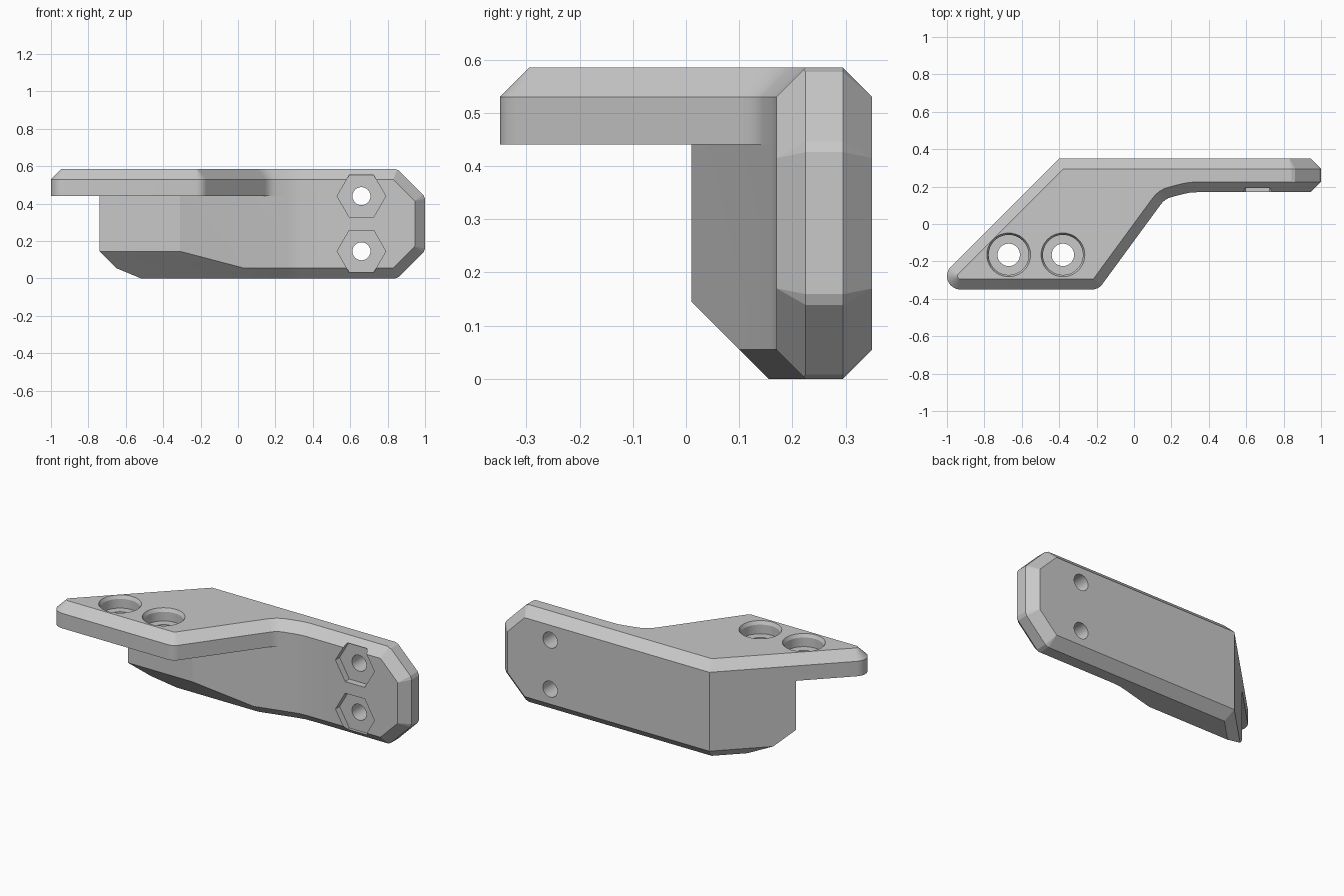
import bpy, bmesh, math
from mathutils import Vector, Matrix

if "Cube" in bpy.data.objects:
    bpy.data.objects.remove(bpy.data.objects["Cube"], do_unlink=True)

TOP, LEDGE, BEVEL = 0.585, 0.44, 0.055
FRONT, BACK = 0.17, 0.35

grey = bpy.data.materials.new("plain_grey")
grey.use_nodes = True
grey.diffuse_color = (0.58, 0.58, 0.58, 1)
grey.node_tree.nodes["Principled BSDF"].inputs["Base Color"].default_value = grey.diffuse_color


def rounded(corners):
    """Outline from (x, y, radius, segments) corners."""
    pts = [Vector(c[:2]) for c in corners]
    out = []
    for i, (p, c) in enumerate(zip(pts, corners)):
        if len(c) == 2:
            out.append(p)
            continue
        a = (pts[i - 1] - p).normalized()
        b = (pts[(i + 1) % len(pts)] - p).normalized()
        half = a.angle(b) / 2
        centre = p + (a + b).normalized() * c[2] / math.sin(half)
        t = c[2] / math.tan(half)
        s, e = p + a * t - centre, p + b * t - centre
        start = math.atan2(s.y, s.x)
        sweep = math.atan2(s.x * e.y - s.y * e.x, s.dot(e))
        for k in range(c[3] + 1):
            ang = start + sweep * k / c[3]
            out.append(centre + Vector((math.cos(ang), math.sin(ang))) * c[2])
    return out


def inset(pts, d):
    out = []
    for i, p in enumerate(pts):
        e1 = (p - pts[i - 1]).normalized()
        e2 = (pts[(i + 1) % len(pts)] - p).normalized()
        n1, n2 = Vector((-e1.y, e1.x)), Vector((-e2.y, e2.x))
        out.append(p + (n1 + n2) * d / (1 + n1.dot(n2)))
    return out


def loft(layers):
    """Solid through stacked (outline, z) layers."""
    bm = bmesh.new()
    rings = [[bm.verts.new((p.x, p.y, z)) for p in pts] for pts, z in layers]
    bm.faces.new(rings[0][::-1])
    bm.faces.new(rings[-1])
    n = len(rings[0])
    for lo, hi in zip(rings, rings[1:]):
        for i in range(n):
            j = (i + 1) % n
            bm.faces.new((lo[i], lo[j], hi[j], hi[i]))
    return bm


def slice_off(bm, normal, dist):
    """Remove everything beyond the plane normal . p = dist."""
    n = Vector(normal)
    bmesh.ops.bisect_plane(bm, geom=bm.verts[:] + bm.edges[:] + bm.faces[:], dist=1e-5,
                           plane_co=n * dist / n.length_squared, plane_no=n, clear_outer=True)
    bmesh.ops.holes_fill(bm, edges=[e for e in bm.edges if e.is_boundary], sides=0)


def make_object(name, bm):
    bmesh.ops.recalc_face_normals(bm, faces=bm.faces[:])
    mesh = bpy.data.meshes.new(name)
    bm.to_mesh(mesh)
    bm.free()
    mesh.materials.append(grey)
    ob = bpy.data.objects.new(name, mesh)
    bpy.context.collection.objects.link(ob)
    return ob


def boolean(ob, other, operation):
    mod = ob.modifiers.new("cut", 'BOOLEAN')
    mod.operation, mod.object, mod.solver = operation, other, 'EXACT'
    bpy.context.view_layer.objects.active = ob
    bpy.ops.object.modifier_apply(modifier=mod.name)
    bpy.data.objects.remove(other, do_unlink=True)


def cutter(loc, r1, r2, depth, sides, axis):
    bm = bmesh.new()
    bmesh.ops.create_cone(bm, cap_ends=True, segments=sides, radius1=r1, radius2=r2, depth=depth)
    if sides == 6:  # hexagon points to the sides
        first = max(bm.verts, key=lambda v: v.co.x).co
        if abs(first.y) > 0.01:
            bmesh.ops.rotate(bm, verts=bm.verts[:], matrix=Matrix.Rotation(math.pi / 6, 3, 'Z'))
    if axis == 'Y':
        bmesh.ops.rotate(bm, verts=bm.verts[:], matrix=Matrix.Rotation(math.pi / 2, 3, 'X'))
    bmesh.ops.translate(bm, verts=bm.verts[:], vec=loc)
    ob = make_object("cutter", bm)
    ob.hide_render = True
    return ob


# Plan outlines of the wide top plate and of the wall below it
wall_end = [(0.3, FRONT, 0.3, 2), (1, FRONT), (1, BACK), (-0.401, BACK)]
plate = rounded([(-1.101, -0.35, 0.0715, 12), (-0.19, -0.35, 0.068, 5),
                 (0.165, 0.01 + 0.16 * 0.475 / 0.61, 0.1, 4)] + wall_end)
wall = rounded([(-0.741, 0.01), (-0.31, 0.01)] + wall_end)

# Wall with a bevelled underside and a deeper slope under the thick end
bm = loft([(inset(wall, BEVEL), 0), (wall, BEVEL), (wall, LEDGE)])
slice_off(bm, (0, -1, -1), -0.155)
wall_ob = make_object("wall", bm)

# Top plate with a bevelled upper rim
bracket = make_object("bracket", loft([(plate, LEDGE), (plate, TOP - BEVEL), (inset(plate, BEVEL), TOP)]))
boolean(bracket, wall_ob, 'UNION')

# Clipped and bevelled corners at the far end
bm = bmesh.new()
bm.from_mesh(bracket.data)
bmesh.ops.remove_doubles(bm, verts=bm.verts[:], dist=1e-4)
bmesh.ops.dissolve_limit(bm, angle_limit=math.radians(0.5), verts=bm.verts[:], edges=bm.edges[:])
mid = TOP / 2
for deg in (45, -45, 67.5, -67.5, 22.5, -22.5, 0):
    c, s = math.cos(math.radians(deg)), math.sin(math.radians(deg))
    flat = max(c * x + abs(s) * z for x, z in ((0.945, 0.1225), (0.83, 0.2375)))
    base = flat + s * mid
    if deg:
        slice_off(bm, (c, 0, s), base + BEVEL)
    if abs(deg) < 60:
        slice_off(bm, (c, -1, s), base - FRONT)
    slice_off(bm, (c, 1, s), base + BACK)
bmesh.ops.recalc_face_normals(bm, faces=bm.faces[:])
bm.to_mesh(bracket.data)
bm.free()

# Counterbored screw holes in the plate
for x in (-0.67, -0.38):
    boolean(bracket, cutter((x, -0.165, 0.5), 0.06, 0.06, 0.4, 40, 'Z'), 'DIFFERENCE')
    boolean(bracket, cutter((x, -0.165, 0.57), 0.107, 0.107, 0.12, 40, 'Z'), 'DIFFERENCE')
    boolean(bracket, cutter((x, -0.165, TOP), 0.107, 0.127, 0.04, 40, 'Z'), 'DIFFERENCE')

# Bolt holes with hexagonal nut pockets in the wall
for z in (0.145, 0.44):
    boolean(bracket, cutter((0.66, 0.25, z), 0.048, 0.048, 0.4, 40, 'Y'), 'DIFFERENCE')
    boolean(bracket, cutter((0.66, 0.16, z), 0.13, 0.13, 0.1, 6, 'Y'), 'DIFFERENCE')

bpy.ops.object.select_all(action='DESELECT')
bracket.select_set(True)
bpy.context.view_layer.objects.active = bracket
bpy.ops.object.shade_smooth_by_angle(angle=math.radians(14))
